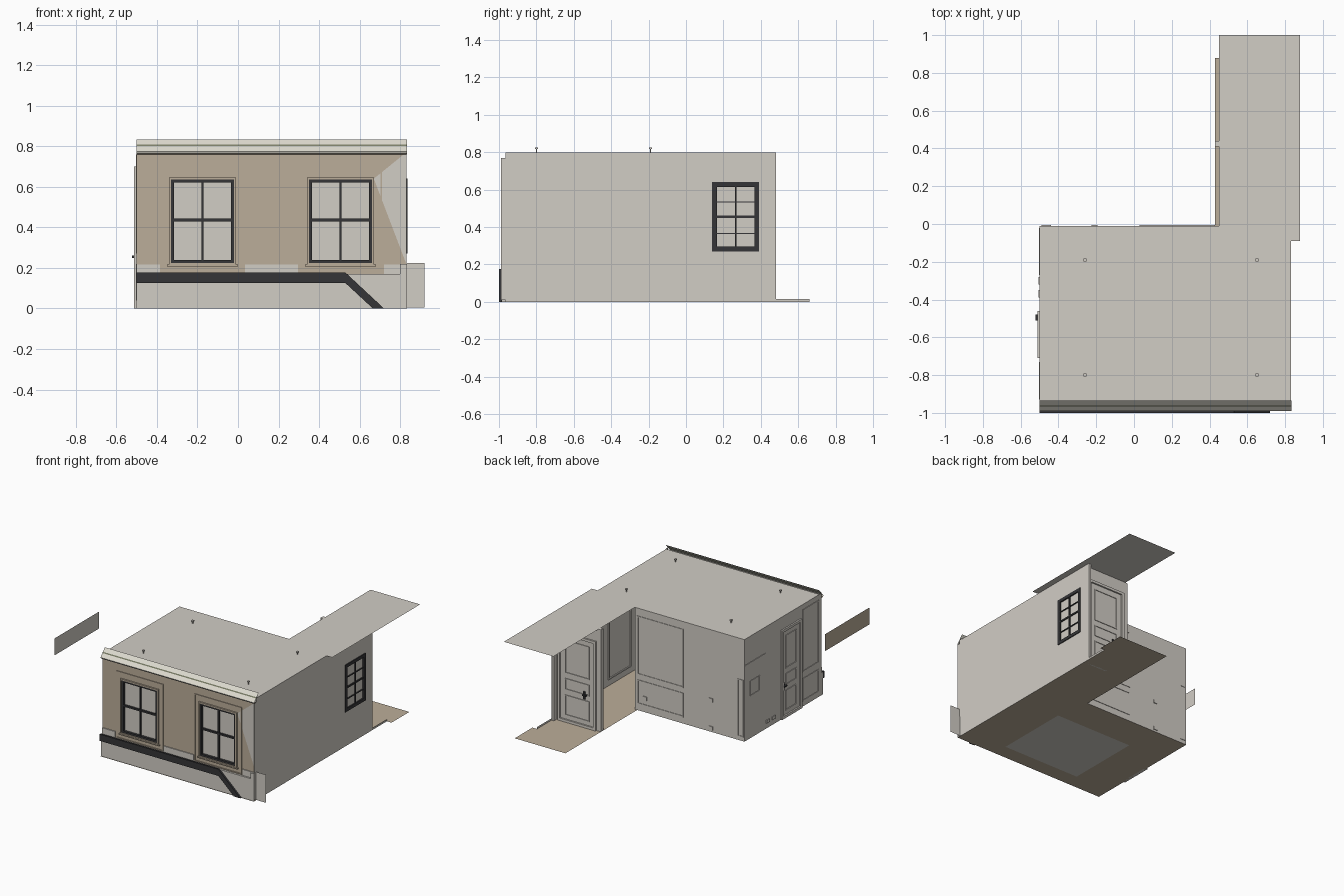
import bpy, bmesh, math
from mathutils import Vector

if "Cube" in bpy.data.objects:
    bpy.data.objects.remove(bpy.data.objects["Cube"])


def mat(name, rgb):
    m = bpy.data.materials.new(name)
    m.diffuse_color = (*rgb, 1)
    m.use_nodes = True
    m.node_tree.nodes["Principled BSDF"].inputs["Base Color"].default_value = m.diffuse_color
    return m


WALL = mat("warm_grey_plaster", (0.64, 0.61, 0.56))
TAN = mat("tan", (0.50, 0.42, 0.32))
DARK = mat("charcoal", (0.036, 0.036, 0.039))
CREAM = mat("cream", (0.72, 0.70, 0.62))
OLIVE = mat("olive", (0.20, 0.21, 0.14))


def make(name, polys, material):
    """One object from a few flat polygons."""
    bm = bmesh.new()
    for p in polys:
        bm.faces.new([bm.verts.new(v) for v in p])
    bmesh.ops.remove_doubles(bm, verts=bm.verts, dist=1e-5)
    me = bpy.data.meshes.new(name)
    bm.to_mesh(me)
    bm.free()
    me.materials.append(material)
    ob = bpy.data.objects.new(name, me)
    bpy.context.collection.objects.link(ob)
    return ob


def boxes(name, specs, material):
    """One object from boxes given as (x0, x1, y0, y1, z0, z1)."""
    polys = []
    for x0, x1, y0, y1, z0, z1 in specs:
        a, b, c, d = (x0, y0), (x1, y0), (x1, y1), (x0, y1)
        polys.append([(*p, z0) for p in (d, c, b, a)])
        polys.append([(*p, z1) for p in (a, b, c, d)])
        for p, q in ((a, b), (b, c), (c, d), (d, a)):
            polys.append([(*p, z0), (*q, z0), (*q, z1), (*p, z1)])
    return make(name, polys, material)


def on_wall(axis, at, u0, u1, z0, z1):
    """Vertical rectangle lying in the plane axis = at."""
    pts = [(u0, z0), (u1, z0), (u1, z1), (u0, z1)]
    return [(at, u, z) if axis == "x" else (u, at, z) for u, z in pts]


def slab(axis, at, t, u0, u1, z0, z1):
    """Box of half thickness t centred on a wall plane."""
    return (at - t, at + t, u0, u1, z0, z1) if axis == "x" else (u0, u1, at - t, at + t, z0, z1)


def frame(axis, at, t, u0, u1, z0, z1, w):
    """Four bars round a rectangle."""
    return [slab(axis, at, t, u0, u0 + w, z0, z1), slab(axis, at, t, u1 - w, u1, z0, z1),
            slab(axis, at, t, u0 + w, u1 - w, z0, z0 + w), slab(axis, at, t, u0 + w, u1 - w, z1 - w, z1)]


def wall_with_holes(axis, at, u0, u1, z0, z1, holes):
    """Wall split into rectangles round a row of openings (u0, u1, z0, z1)."""
    polys, u = [], u0
    for a, b, c, d in holes:
        polys += [on_wall(axis, at, u, a, z0, z1), on_wall(axis, at, a, b, z0, c),
                  on_wall(axis, at, a, b, d, z1)]
        u = b
    polys.append(on_wall(axis, at, u, u1, z0, z1))
    return polys


H = 0.80

# Floor with a light centre field
rug = (-0.19, 0.48, -0.87, -0.28)
floor = []
for x0, x1, y0, y1 in ((-0.5, rug[0], -0.99, -0.01), (rug[1], 0.83, -0.99, -0.01),
                       (rug[0], rug[1], -0.99, rug[2]), (rug[0], rug[1], rug[3], -0.01),
                       (0.43, 0.83, -0.01, 0.66), (0.43, 0.87, 0.66, 0.88)):
    floor.append([(x0, y0, 0), (x1, y0, 0), (x1, y1, 0), (x0, y1, 0)])
make("floor", floor, TAN)
make("floor_centre", [[(rug[0], rug[2], 0), (rug[1], rug[2], 0),
                       (rug[1], rug[3], 0), (rug[0], rug[3], 0)]], WALL)
make("threshold", [on_wall("x", 0.83, 0.48, 0.66, 0, 0.015)], WALL)

# Ceiling, L shaped with a step on the right
make("ceiling", [[(x, y, H) for x, y in ((-0.5, -0.94), (0.83, -0.94), (0.83, -0.09), (0.88, -0.09),
                                         (0.88, 1.0), (0.45, 1.0), (0.45, -0.01), (-0.5, -0.01))]], WALL)

# Ceiling hooks
hooks = []
for x in (-0.26, 0.65):
    for y in (-0.8, -0.19):
        hooks += [(x - 0.003, x + 0.003, y - 0.003, y + 0.003, H - 0.01, H + 0.018),
                  (x - 0.008, x + 0.008, y - 0.008, y + 0.008, H + 0.018, H + 0.025)]
boxes("ceiling_hooks", hooks, WALL)

# Plain walls
SW = (0.14, 0.39, 0.27, 0.64)
make("left_wall", [on_wall("x", -0.5, -0.965, -0.01, 0, H)], WALL)
make("back_wall", [on_wall("y", -0.01, -0.5, 0.45, 0, H)], WALL)
make("right_wall", wall_with_holes("x", 0.83, -0.965, 0.48, 0, H, [SW]), WALL)
make("hall_end_wall", [on_wall("y", 0.44, 0.45, 0.83, 0, H)], WALL)
boxes("hall_post", [(0.43, 0.45, 0.41, 0.44, 0, H), (0.81, 0.828, 0.44, 0.48, 0, H)], WALL)

# Side window with two by four panes
y0, y1, z0, z1 = SW
make("side_window_glass", [on_wall("x", 0.826, y0, y1, z0, z1)], WALL)
bars = frame("x", 0.83, 0.006, y0, y1, z0, z1, 0.025)
bars.append(slab("x", 0.83, 0.005, 0.261, 0.269, z0 + 0.02, z1 - 0.02))
for z, w in ((0.365, 0.003), (0.455, 0.006), (0.535, 0.003)):
    bars.append(slab("x", 0.83, 0.004, y0 + 0.02, y1 - 0.02, z - w, z + w))
boxes("side_window_frame", bars, DARK)

# Front facade: tan outside, plaster inside
FY = -0.965
wins = [(-0.33, -0.02, 0.225, 0.637), (0.35, 0.66, 0.225, 0.637)]
tan = wall_with_holes("y", FY, -0.5, 0.67, 0.17, 0.77, wins)
tan += [[(0.67, FY, 0.64), (0.83, FY, 0.77), (0.67, FY, 0.77)],
        [(0.67, FY, 0.17), (0.83, FY, 0.17), (0.83, FY, 0.22), (0.67, FY, 0.64)]]
make("front_wall", tan, TAN)
make("front_wall_light_corner", [[(0.67, FY, 0.64), (0.83, FY, 0.22), (0.83, FY, 0.77)]], WALL)
make("front_wall_inside", wall_with_holes("y", -0.94, -0.5, 0.83, 0, H, wins), WALL)

# Front sash windows with tan surrounds
for side, (a, b, c, d) in zip(("left", "right"), wins):
    m = (a + b) / 2
    make(side + "_window_glass", [on_wall("y", -0.952, a, b, c, d)], WALL)
    boxes(side + "_window_frame", frame("y", -0.957, 0.014, a, b, c, d, 0.015)
          + [slab("y", -0.957, 0.008, m - 0.005, m + 0.005, c + 0.01, d - 0.01),
             slab("y", -0.957, 0.01, a + 0.01, b - 0.01, 0.43, 0.443)], DARK)
    boxes(side + "_window_surround", frame("y", FY, 0.012, a - 0.01, b + 0.01, c - 0.01, d + 0.01, 0.01)
          + [slab("y", FY, 0.016, a - 0.02, b + 0.02, 0.208, 0.216)]
          + frame("y", FY, 0.005, a - 0.05, b + 0.05, 0.17, d + 0.06, 0.008), TAN)

# Plinth, its light upper blocks and the dark band that slopes down on the right
PY = -0.985
make("plinth", [on_wall("y", PY, -0.5, 0.83, 0, 0.17),
                [(-0.5, PY, 0.17), (0.83, PY, 0.17), (0.83, FY, 0.17), (-0.5, FY, 0.17)],
                on_wall("x", -0.5, PY, FY, 0, 0.17)], WALL)
boxes("plinth_blocks", [(a, b, -0.972, FY, 0.17, 0.217)
                        for a, b in ((-0.5, -0.385), (0.035, 0.295), (0.72, 0.83))], WALL)
band = [(-0.5, 0.125), (0.53, 0.125), (0.665, 0), (0.72, 0), (0.53, 0.177), (-0.5, 0.177)]
polys = [[(x, -1.0, z) for x, z in band], [(x, PY, z) for x, z in reversed(band)]]
for p, q in zip(band, band[1:] + band[:1]):
    polys.append([(p[0], -1.0, p[1]), (p[0], PY, p[1]), (q[0], PY, q[1]), (q[0], -1.0, q[1])])
make("sloping_dark_band", polys, DARK)

# Corner pier and low side panel
make("corner_pier", [on_wall("x", 0.834, -0.965, -0.935, 0.16, H),
                     on_wall("x", 0.834, -0.99, -0.965, 0.01, 0.77),
                     on_wall("y", -0.99, 0.80, 0.834, 0, 0.22)], WALL)
make("low_side_panel", [on_wall("y", -0.965, 0.83, 0.92, 0.005, 0.225)], WALL)

# Cornice extruded along the facade
prof = [(FY, 0.76), (-0.985, 0.765), (-0.99, 0.775), (-0.965, 0.80), (-0.96, 0.808), (-0.935, 0.834)]
strips = [[(-0.5, p[0], p[1]), (0.834, p[0], p[1]), (0.834, q[0], q[1]), (-0.5, q[0], q[1])]
          for p, q in zip(prof, prof[1:])]
make("cornice", strips[1:3] + strips[4:], CREAM)
make("cornice_lower_bead", strips[:1], TAN)
make("cornice_groove", strips[3:4], OLIVE)

# Wall mouldings and door panels
panels = frame("y", -0.01, 0.004, 0.03, 0.43, 0.28, 0.74, 0.01)
panels += frame("y", -0.01, 0.004, 0.03, 0.43, 0.05, 0.24, 0.01)
panels += frame("y", -0.01, 0.004, -0.49, -0.44, 0.03, 0.48, 0.008)
for x, z in ((-0.21, 0.25), (-0.21, 0.03), (0.36, 0.11)):
    panels.append(slab("y", -0.01, 0.006, x - 0.016, x + 0.016, z - 0.014, z + 0.014))
boxes("back_wall_mouldings", panels, WALL)
panels = frame("x", -0.5, 0.004, -0.93, -0.73, 0.27, 0.76, 0.01)
panels += frame("x", -0.5, 0.004, -0.93, -0.73, 0.04, 0.22, 0.01)
panels += frame("x", -0.5, 0.004, -0.2, -0.08, 0.33, 0.45, 0.007)
panels.append(slab("x", -0.5, 0.004, -0.27, -0.02, 0.59, 0.596))
panels += [slab("x", -0.5, 0.006, y - 0.02, y + 0.02, 0.04, 0.065) for y in (-0.3, -0.37)]
boxes("left_wall_mouldings", panels, WALL)
boxes("right_wall_moulding", frame("x", 0.825, 0.004, -0.5, -0.22, 0.05, 0.7, 0.01), WALL)


def door(name, axis, at, a, b, top, handle):
    """Panelled door with casing and a dark lever handle."""
    specs = frame(axis, at, 0.012, a, b, 0.0, top, 0.02)
    specs += frame(axis, at, 0.005, a + 0.06, b - 0.06, 0.38, top - 0.06, 0.008)
    specs += frame(axis, at, 0.005, a + 0.06, b - 0.06, 0.25, 0.34, 0.008)
    specs += frame(axis, at, 0.005, a + 0.06, b - 0.06, 0.05, 0.21, 0.008)
    boxes(name, specs, WALL)
    boxes(name + "_handle", [slab(axis, at, 0.008, handle - 0.008, handle + 0.008, 0.22, 0.28),
                             slab(axis, at, 0.022, handle - 0.022, handle + 0.01, 0.25, 0.26)], DARK)


door("left_door", "x", -0.5, -0.71, -0.46, 0.70, -0.49)
door("hall_door", "y", 0.44, 0.47, 0.80, 0.70, 0.57)

# Free standing panel out to the left, tan outside and plaster inside
make("outer_panel_tan", [on_wall("x", -0.92, -0.96, -0.41, 0.67, H)], TAN)
make("outer_panel_plaster", [on_wall("x", -0.917, -0.96, -0.41, 0.67, H)], WALL)
